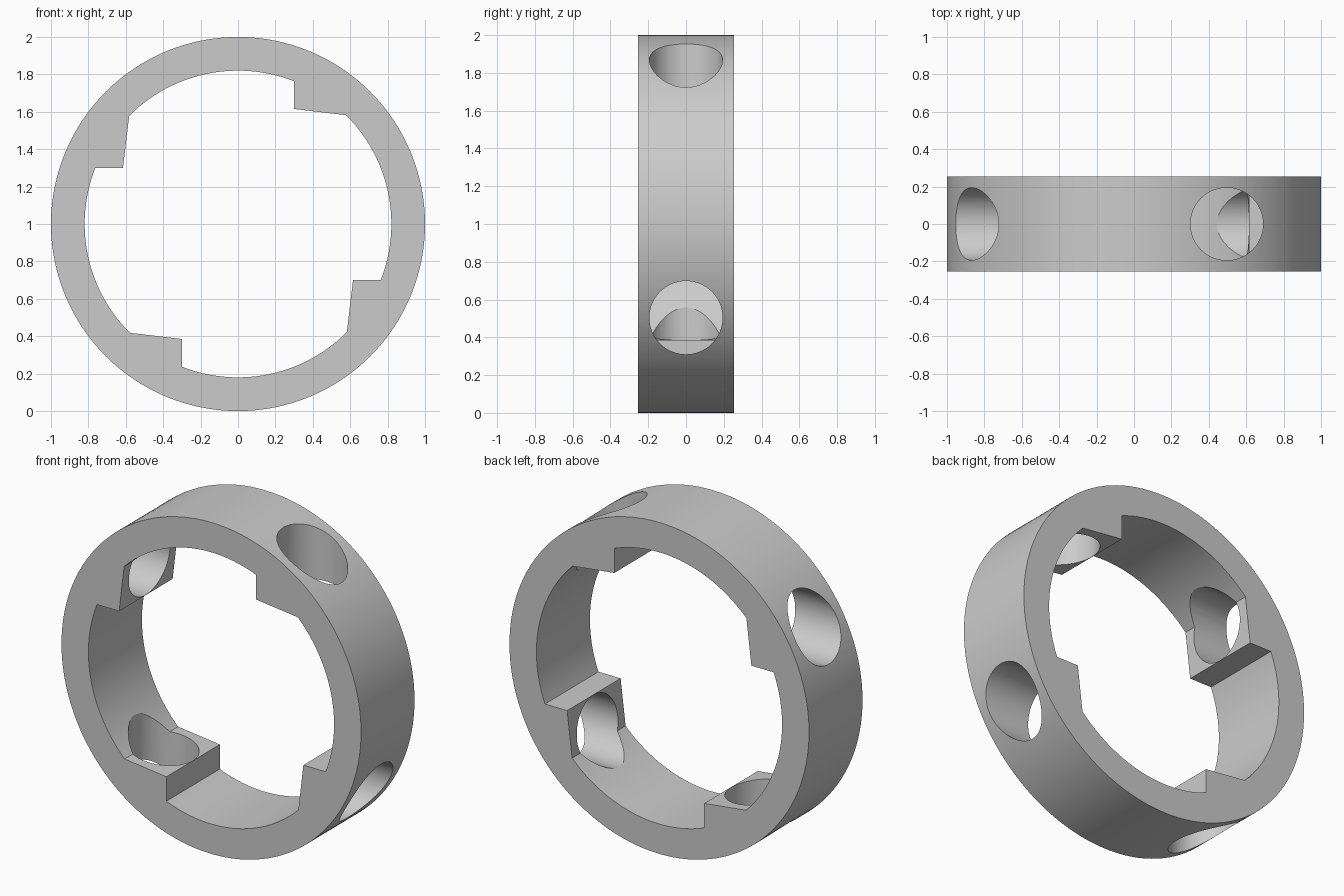
import bpy
import bmesh
from math import atan2, cos, hypot, pi, radians, sin
from mathutils import Matrix, Vector

cube = bpy.data.objects.get("Cube")
if cube:
    bpy.data.objects.remove(cube, do_unlink=True)

OUTER, INNER, HALF_DEPTH = 1.0, 0.82, 0.255
HOLE_RADIUS, HOLE_OFFSET = 0.194, 0.496
CENTRE = Vector((0, 0, 1))

grey = bpy.data.materials.new("neutral grey")
grey.use_nodes = True
grey.diffuse_color = (0.6, 0.6, 0.6, 1)
grey.node_tree.nodes["Principled BSDF"].inputs["Base Color"].default_value = (0.6, 0.6, 0.6, 1)


def prism(name, outline, half_depth):
    """Extrude an (x, z) outline along y, about the ring centre."""
    bm = bmesh.new()
    face = bm.faces.new([bm.verts.new(CENTRE + Vector((x, -half_depth, z))) for x, z in outline])
    side = bmesh.ops.extrude_face_region(bm, geom=[face])
    moved = [v for v in side["geom"] if isinstance(v, bmesh.types.BMVert)]
    bmesh.ops.translate(bm, verts=moved, vec=(0, 2 * half_depth, 0))
    bmesh.ops.recalc_face_normals(bm, faces=bm.faces)
    return add_object(name, bm)


def add_object(name, bm):
    mesh = bpy.data.meshes.new(name)
    bm.to_mesh(mesh)
    bm.free()
    mesh.materials.append(grey)
    obj = bpy.data.objects.new(name, mesh)
    bpy.context.collection.objects.link(obj)
    return obj


def arc(radius, start, end, steps):
    angles = [start + (end - start) * i / steps for i in range(steps + 1)]
    return [(radius * cos(a), radius * sin(a)) for a in angles]


def subtract(target, cutter):
    """Apply a boolean cut and discard the cutter."""
    cutter.hide_render = True
    mod = target.modifiers.new("cut", "BOOLEAN")
    mod.operation, mod.solver, mod.object = "DIFFERENCE", "EXACT", cutter
    bpy.ops.object.select_all(action="DESELECT")
    bpy.context.view_layer.objects.active = target
    target.select_set(True)
    bpy.ops.object.modifier_apply(modifier=mod.name)
    bpy.data.objects.remove(cutter, do_unlink=True)


# Outer drum of the ring
ring = prism("toothed_ring", arc(OUTER, 0, 2 * pi, 128)[:-1], HALF_DEPTH)

# Bore: each quarter has one stepped tooth followed by a plain arc
tooth_tip = (0.30, 0.615)
tooth_end = (0.578, 0.582)
step_z = (INNER ** 2 - tooth_tip[0] ** 2) ** 0.5
next_step = atan2(step_z, tooth_tip[0]) - pi / 2
quarter = [tooth_tip] + arc(INNER, atan2(tooth_end[1], tooth_end[0]), next_step, 24)
bore = []
for turn in range(4):
    c, s = cos(-turn * pi / 2), sin(-turn * pi / 2)
    bore += [(x * c - z * s, x * s + z * c) for x, z in quarter]
subtract(ring, prism("bore_cutter", bore, HALF_DEPTH + 0.2))

# One round hole through each tooth, leaving the neighbouring teeth whole
for turn in range(4):
    bm = bmesh.new()
    bmesh.ops.create_cone(bm, cap_ends=True, segments=64, radius1=HOLE_RADIUS,
                          radius2=HOLE_RADIUS, depth=0.9)
    place = (Matrix.Translation(CENTRE) @ Matrix.Rotation(turn * pi / 2, 4, "Y")
             @ Matrix.Translation((HOLE_OFFSET, 0, 0.8)))
    bmesh.ops.transform(bm, matrix=place, verts=bm.verts)
    subtract(ring, add_object("hole_cutter", bm))

bpy.ops.object.shade_smooth_by_angle(angle=radians(25))
